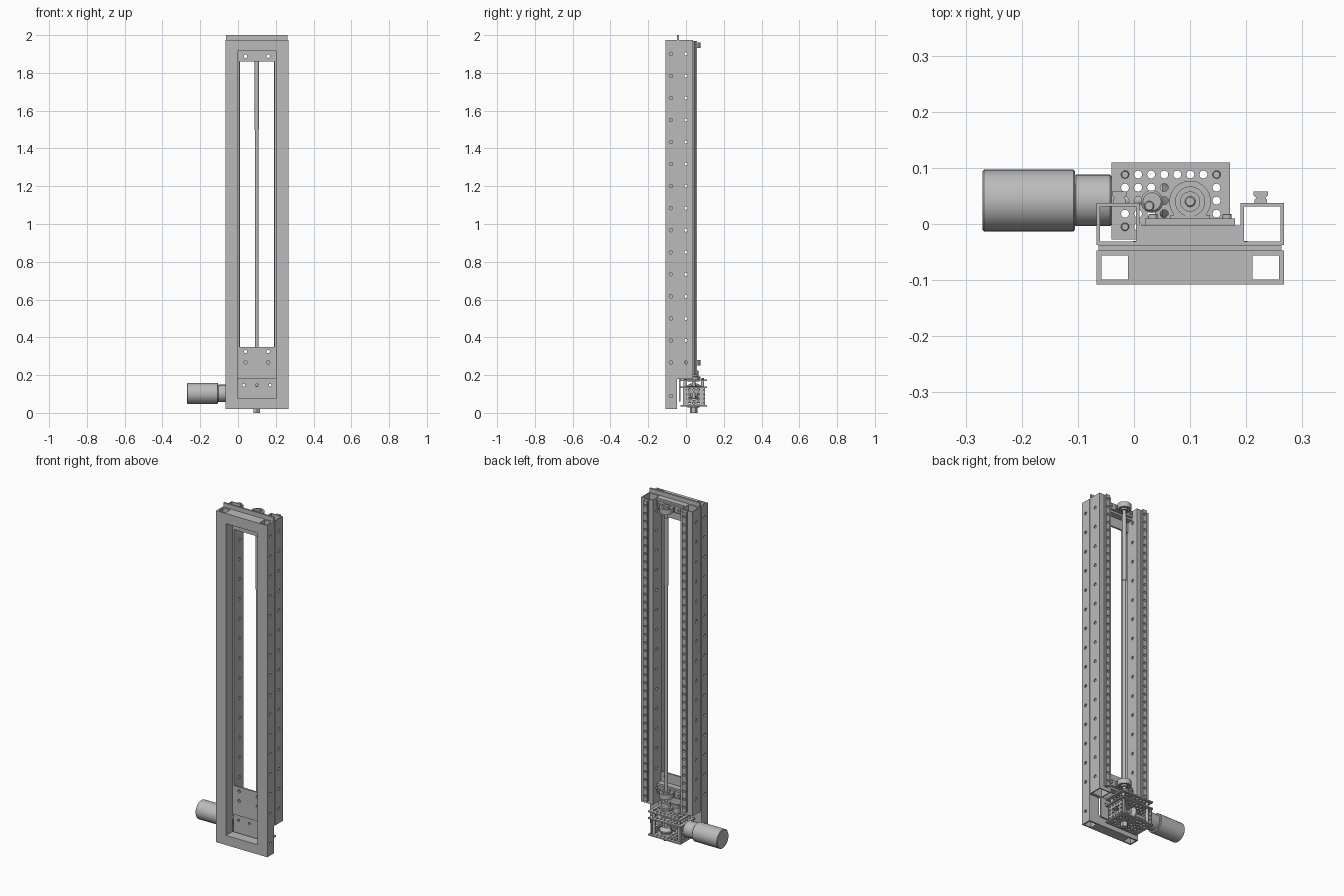
import bpy, bmesh, math
from mathutils import Matrix, Vector

cube = bpy.data.objects.get("Cube")
if cube:
    bpy.data.objects.remove(cube, do_unlink=True)

steel = bpy.data.materials.new("plain grey metal")
steel.use_nodes = True
GREY = (0.5, 0.5, 0.5, 1)
steel.diffuse_color = GREY
steel.node_tree.nodes["Principled BSDF"].inputs["Base Color"].default_value = GREY

CX = 0.1        # screw and frame centre line
SY = 0.04       # screw depth
MZ = 0.103      # motor shaft height
TURN = {"x": Matrix.Rotation(math.pi / 2, 4, "Y"),
        "y": Matrix.Rotation(math.pi / 2, 4, "X"),
        "z": Matrix.Identity(4)}


def finish(name, bm, smooth=False):
    bmesh.ops.recalc_face_normals(bm, faces=bm.faces)
    mesh = bpy.data.meshes.new(name)
    bm.to_mesh(mesh)
    bm.free()
    mesh.materials.append(steel)
    ob = bpy.data.objects.new(name, mesh)
    bpy.context.collection.objects.link(ob)
    bpy.ops.object.select_all(action="DESELECT")
    ob.select_set(True)
    bpy.context.view_layer.objects.active = ob
    if smooth:
        bpy.ops.object.shade_smooth_by_angle(angle=math.radians(35))
    return ob


def box(name, x, y, z):
    bm = bmesh.new()
    size = Matrix.Diagonal((x[1] - x[0], y[1] - y[0], z[1] - z[0], 1))
    mid = Vector((sum(x), sum(y), sum(z))) / 2
    bmesh.ops.create_cube(bm, size=1, matrix=Matrix.Translation(mid) @ size)
    return finish(name, bm)


def add_rod(bm, at, r, length, axis, sides=32):
    bmesh.ops.create_cone(bm, cap_ends=True, segments=sides, radius1=r, radius2=r,
                          depth=length, matrix=Matrix.Translation(at) @ TURN[axis])


def lathe(name, at, axis, profile, steps=40):
    """Spin (radius, offset) points around an axis; a closed profile makes a ring."""
    bm = bmesh.new()
    verts = [bm.verts.new((r, 0, h)) for r, h in profile]
    edges = [bm.edges.new(p) for p in zip(verts, verts[1:])]
    bmesh.ops.spin(bm, geom=verts + edges, cent=(0, 0, 0), axis=(0, 0, 1),
                   angle=math.tau, steps=steps, use_duplicate=False)
    bmesh.ops.remove_doubles(bm, verts=bm.verts, dist=1e-5)
    bm.transform(Matrix.Translation(at) @ TURN[axis])
    return finish(name, bm, True)


def rod(name, at, r, length, axis, bevel=0.0):
    h = length / 2
    return lathe(name, at, axis, [(0, -h), (r - bevel, -h), (r, bevel - h),
                                  (r, h - bevel), (r - bevel, h), (0, h)])


def ring(name, at, r_out, r_in, length, axis="z"):
    h = length / 2
    return lathe(name, at, axis, [(r_in, -h), (r_out, -h), (r_out, h), (r_in, h), (r_in, -h)])


def tube(name, x, y, z, wall):
    """Open-ended rectangular tube standing along z."""
    bm = bmesh.new()
    loops = []
    for w in (0, wall):
        for h in z:
            loops.append([bm.verts.new((a, b, h)) for a, b in (
                (x[0] + w, y[0] + w), (x[1] - w, y[0] + w), (x[1] - w, y[1] - w), (x[0] + w, y[1] - w))])
    for a, b in ((0, 1), (1, 3), (3, 2), (2, 0)):
        for i in range(4):
            j = (i + 1) % 4
            bm.faces.new((loops[a][i], loops[a][j], loops[b][j], loops[b][i]))
    return finish(name, bm)


def drill(ob, spots, r, depth, axis):
    bm = bmesh.new()
    for at in spots:
        add_rod(bm, Vector(at), r, depth, axis, 12)
    cut(ob, finish("drill_cutter", bm))


def cut(ob, cutter):
    cutter.hide_render = True
    bpy.context.view_layer.objects.active = ob
    mod = ob.modifiers.new("holes", "BOOLEAN")
    mod.operation, mod.solver, mod.object = "DIFFERENCE", "EXACT", cutter
    bpy.ops.object.modifier_apply(modifier=mod.name)
    bpy.data.objects.remove(cutter, do_unlink=True)


def span(a, b, side):
    """Distances from the centre line turned into an x range on one side."""
    return sorted((CX + side * a, CX + side * b))


bolt_z = [0.267 + 0.1167 * i for i in range(15)]

# Upright tubes and linear rails on both sides
for side, word in ((-1, "right"), (1, "left")):
    front = tube(f"front_upright_{word}", span(0.102, 0.167, side), (-0.108, -0.047), (0.02, 1.975), 0.009)
    drill(front, [(CX + side * 0.167, -0.08, z) for z in [0.09] + bolt_z], 0.009, 0.04, "x")
    back = tube(f"back_upright_{word}", span(0.09, 0.167, side), (-0.037, 0.037), (0.18, 1.975), 0.006)
    drill(back, [(CX + side * 0.13, 0, z) for z in bolt_z], 0.009, 0.2, "x")

    bm = bmesh.new()
    half = [(0.011, 0.037), (0.011, 0.043), (0.008, 0.047), (0.013, 0.051), (0.013, 0.058)]
    outline = half + [(-a, b) for a, b in reversed(half)]
    face = bm.faces.new([bm.verts.new((CX + side * 0.126 + a, b, 0.2)) for a, b in outline])
    up = bmesh.ops.extrude_face_region(bm, geom=[face])["geom"]
    bmesh.ops.translate(bm, vec=(0, 0, 1.77), verts=[v for v in up if isinstance(v, bmesh.types.BMVert)])
    rail = finish(f"rail_{word}", bm)
    drill(rail, [(CX + side * 0.126, 0.058, 0.23 + 0.0476 * i) for i in range(37)], 0.0075, 0.024, "y")

# Cross members of the front frame
for word, z in (("bottom", (0.02, 0.077)), ("top", (1.915, 1.975))):
    box(f"cross_member_{word}", (-0.002, 0.202), (-0.108, -0.047), z)

# Backing plate with a long window and bolt holes
plate = box("backing_plate", (-0.063, 0.263), (-0.047, -0.037), (0.18, 2.0))
cut(plate, box("window_cutter", (0.008, 0.192), (-0.1, 0), (0.35, 1.86)))
drill(plate, [(CX + s * 0.06, -0.042, z) for s in (-1, 1) for z in (0.267, 0.325, 1.888)], 0.009, 0.05, "y")
lower = box("gearbox_mount_plate", (-0.002, 0.202), (-0.037, -0.03), (0.06, 0.18))
drill(lower, [(CX + s, -0.033, 0.147) for s in (-0.07, 0, 0.07)], 0.007, 0.05, "y")

# Bearing mounts and pillow blocks at both ends of the screw
for word, z in (("bottom", 0.265), ("top", 1.947)):
    box(f"bearing_mount_{word}", (0.01, 0.19), (-0.037, -0.003), (z - 0.03, z + 0.028))
    box(f"pillow_base_{word}", (0.02, 0.18), (-0.003, 0.01), (z - 0.018, z + 0.018))
    box(f"pillow_neck_{word}", (0.065, 0.135), (0.009, 0.016), (z - 0.013, z + 0.013))
    ring(f"pillow_ring_{word}", (CX, SY, z), 0.037, 0.026, 0.03)
    ring(f"bearing_race_{word}", (CX, SY, z), 0.0265, 0.017, 0.022)
    ring(f"lock_collar_{word}", (CX, SY, z), 0.018, 0.009, 0.042)
    for s in (-1, 1):
        rod(f"pillow_bolt_{word}", (CX + s * 0.066, 0.013, z), 0.008, 0.01, "y", 0.001)

# Lead screw, coupling and end nut
rod("lead_screw", (CX, SY, 0.99), 0.0095, 1.96, "z", 0.002)
rod("screw_sleeve", (CX, SY, 1.7), 0.0115, 0.4, "z", 0.001)
rod("screw_coupling", (CX, SY, 0.2), 0.025, 0.05, "z", 0.003)
rod("coupling_flange", (CX, SY, 0.187), 0.037, 0.012, "z", 0.002)
bm = bmesh.new()
add_rod(bm, Vector((CX, SY, 0.014)), 0.02, 0.028, "z", 6)
finish("end_nut", bm)

# Perforated gearbox plates
PITCH = 0.0233
grid = [(i, j) for i in range(9) for j in range(5)]
for word, z in (("bottom", 0.037), ("middle", 0.135), ("top", 0.174)):
    deck = box(f"gearbox_plate_{word}", (-0.04, 0.171), (-0.028, 0.11), (z - 0.004, z + 0.004))
    spots = [(-0.016 + PITCH * i, -0.005 + PITCH * j, z) for i, j in grid]
    drill(deck, [p for p in spots if math.hypot(p[0] - CX, p[1] - SY) > 0.04 and p[0] < 0.165],
          0.0072, 0.03, "z")
    drill(deck, [(CX, SY, z)], 0.027, 0.03, "z")
    ring(f"gearbox_bearing_{word}", (CX, SY, z), 0.031, 0.009, 0.015)
for word, x in (("motor", -0.036), ("far", 0.158)):
    wall = box(f"gearbox_wall_{word}", (x - 0.004, x + 0.004), (-0.016, 0.1), (0.041, 0.131))
    spots = [(x, -0.005 + PITCH * j, 0.052 + PITCH * k) for j in range(5) for k in range(4)]
    drill(wall, [p for p in spots if math.hypot(p[1] - 0.042, p[2] - 0.086) > 0.025], 0.0065, 0.03, "x")
    drill(wall, [(x, 0.042, 0.086)], 0.02, 0.03, "x")

# Gearbox spacers and bolts
for x in (-0.016, 0.147):
    for y in (-0.005, 0.088):
        rod("gearbox_spacer", (x, y, 0.105), 0.0085, 0.137, "z")
        rod("gearbox_bolt", (x, y, 0.181), 0.0068, 0.007, "z", 0.001)

# Bevel gears joining the motor shaft to the screw
rod("motor_shaft", (0.02, 0.042, MZ), 0.009, 0.14, "x", 0.001)
lathe("drive_bevel_gear", (0.055, 0.042, MZ), "x", [(0, -0.012), (0.035, -0.012), (0.035, -0.004), (0.02, 0.012), (0, 0.012)], 20)
lathe("screw_bevel_gear", (CX, SY, 0.065), "z", [(0, -0.012), (0.038, -0.012), (0.038, -0.004), (0.02, 0.012), (0, 0.012)], 20)

# Small side sensor on the gearbox
rod("sensor_body", (0.032, SY, 0.196), 0.02, 0.04, "z", 0.004)
rod("sensor_tip", (0.027, 0.032, 0.217), 0.009, 0.012, "z", 0.002)

# Motor and its gear head
rod("motor_body", (-0.1875, 0.042, MZ), 0.055, 0.165, "x", 0.003)
rod("motor_gear_head", (-0.073, 0.042, MZ), 0.046, 0.066, "x", 0.003)
